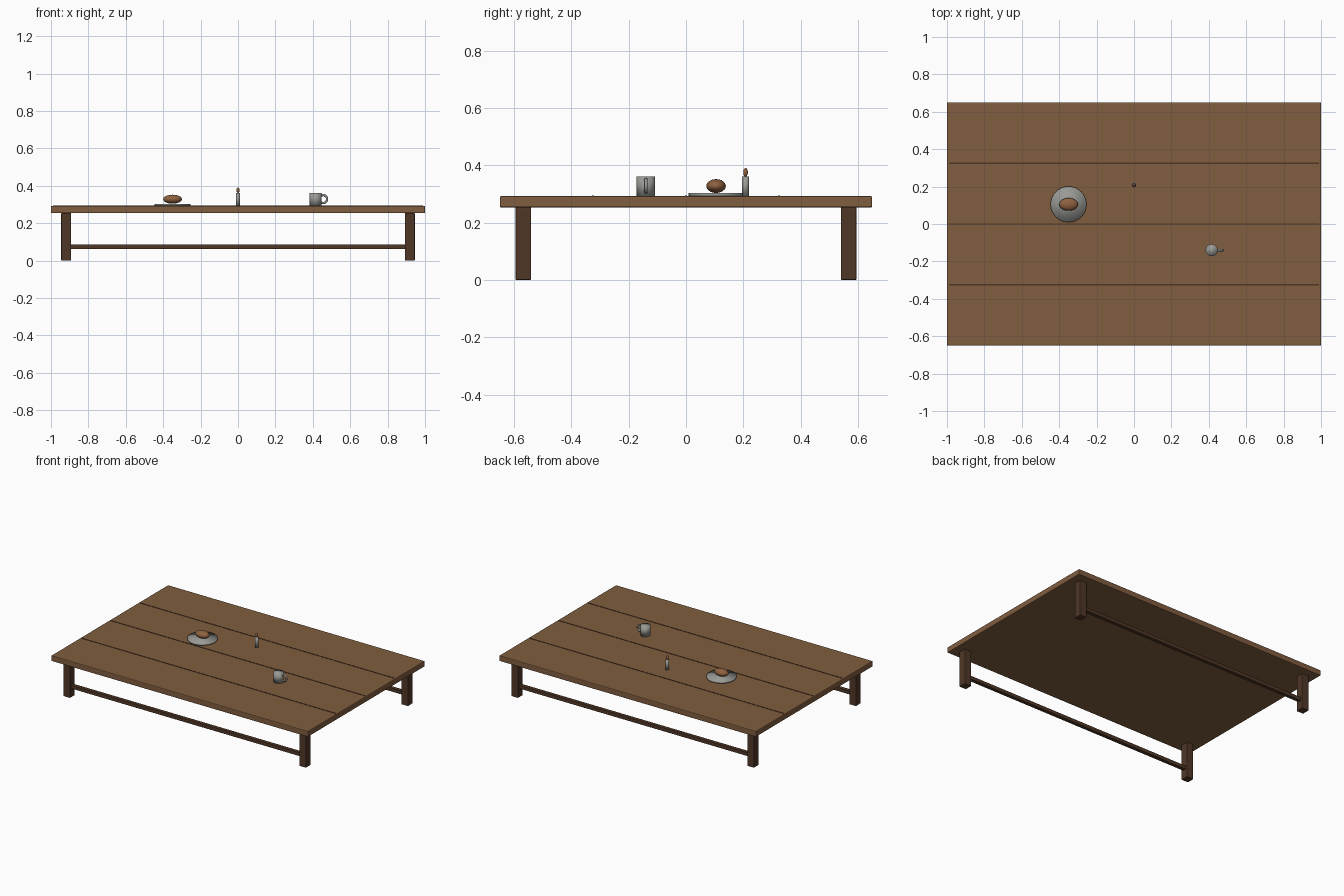
import bpy
from math import radians

cube = bpy.data.objects.get("Cube")
if cube:
    bpy.data.objects.remove(cube, do_unlink=True)


def material(name, rgb):
    mat = bpy.data.materials.new(name)
    mat.use_nodes = True
    mat.diffuse_color = (*rgb, 1)
    mat.node_tree.nodes["Principled BSDF"].inputs["Base Color"].default_value = (*rgb, 1)
    return mat


oak = material("oak brown", (0.22, 0.11, 0.05))
dark_wood = material("dark wood", (0.08, 0.038, 0.019))
pewter = material("pewter grey", (0.32, 0.32, 0.30))
crust = material("crust brown", (0.27, 0.12, 0.05))


def finish(name, mat, smooth=False):
    obj = bpy.context.object
    obj.name = name
    obj.data.materials.append(mat)
    if smooth:
        bpy.ops.object.shade_smooth()
    return obj


def box(name, mat, center, size, bevel=0):
    bpy.ops.mesh.primitive_cube_add(size=1, location=center)
    obj = finish(name, mat)
    obj.scale = size
    bpy.ops.object.transform_apply(location=False, rotation=False)
    if bevel:
        mod = obj.modifiers.new("soft edges", 'BEVEL')
        mod.width = bevel
        mod.segments = 2
    return obj


def cylinder(name, mat, x, y, radius, bottom, top):
    bpy.ops.mesh.primitive_cylinder_add(
        vertices=32, radius=radius, depth=top - bottom,
        location=(x, y, (bottom + top) / 2))
    return finish(name, mat, True)


def ellipsoid(name, mat, center, radii):
    bpy.ops.mesh.primitive_uv_sphere_add(segments=32, ring_count=16, location=center)
    obj = finish(name, mat, True)
    obj.scale = radii
    bpy.ops.object.transform_apply(location=False, rotation=False)
    return obj


TOP = 0.293

# Table top with plank seams
box("table_top", oak, (0, 0, 0.273), (2, 1.3, 0.04), 0.005)
for i, y in enumerate((-0.325, 0, 0.325)):
    box(f"plank_seam_{i + 1}", dark_wood, (0, y, TOP), (1.98, 0.008, 0.004))

# Legs and the long stretchers joining them
for y, depth_name in ((-0.568, "front"), (0.568, "back")):
    for x, side in ((-0.919, "right"), (0.919, "left")):
        box(f"{depth_name}_{side}_leg", dark_wood, (x, y, 0.127), (0.053, 0.055, 0.254), 0.004)
    box(f"{depth_name}_stretcher", dark_wood, (0, y, 0.074), (1.8, 0.026, 0.025), 0.002)

# Plate and loaf
cylinder("plate", pewter, -0.35, 0.105, 0.096, TOP, 0.303)
ellipsoid("bread_loaf", crust, (-0.35, 0.105, 0.328), (0.05, 0.034, 0.024))

# Candle
cylinder("candle", pewter, 0, 0.208, 0.012, TOP, 0.362)
ellipsoid("candle_flame", crust, (0, 0.208, 0.376), (0.008, 0.008, 0.015))

# Mug with a ring handle
cylinder("mug", pewter, 0.415, -0.14, 0.032, TOP, 0.362)
bpy.ops.mesh.primitive_torus_add(
    major_radius=0.021, minor_radius=0.006, major_segments=32, minor_segments=12,
    location=(0.455, -0.14, 0.329), rotation=(radians(90), 0, 0))
finish("mug_handle", pewter, True)
